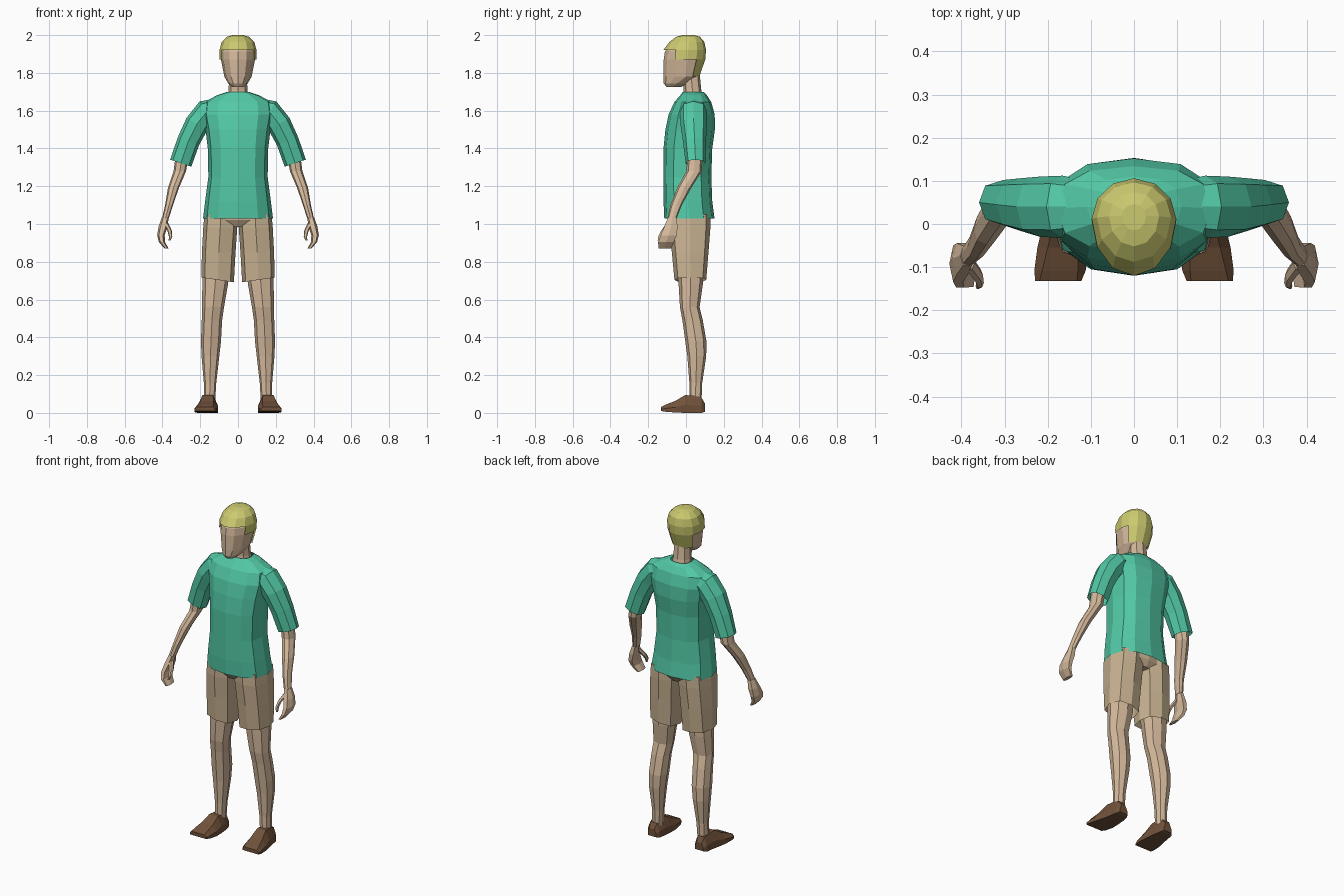
import bpy, bmesh, math


def material(name, rgb):
    m = bpy.data.materials.new(name)
    m.diffuse_color = (*rgb, 1)
    return m


SKIN = material("skin_tan", (0.67, 0.49, 0.335))
SHORTS = material("shorts_khaki", (0.59, 0.455, 0.29))
SHIRT = material("shirt_green", (0.085, 0.58, 0.38))
HAIR = material("hair_blond", (0.60, 0.59, 0.16))
SHOE = material("shoe_brown", (0.165, 0.085, 0.043))


def skin_rings(name, rings, mat, caps=(True, True), mirror=False, keep=None):
    """Bridge equal-length point rings into a flat shaded surface."""
    bm = bmesh.new()
    loops = [[bm.verts.new(p) for p in ring] for ring in rings]
    n = len(loops[0])
    for a, b in zip(loops, loops[1:]):
        for i in range(n):
            j = (i + 1) % n
            bm.faces.new((a[i], a[j], b[j], b[i]))
    if caps[0]:
        bm.faces.new(loops[0])
    if caps[1]:
        bm.faces.new(loops[-1])
    bmesh.ops.recalc_face_normals(bm, faces=bm.faces)
    if keep:
        drop = [f for f in bm.faces if not keep(f.calc_center_median())]
        bmesh.ops.delete(bm, geom=drop, context='FACES')
    me = bpy.data.meshes.new(name)
    bm.to_mesh(me)
    bm.free()
    me.materials.append(mat)
    ob = bpy.data.objects.new(name, me)
    bpy.context.collection.objects.link(ob)
    if mirror:
        ob.modifiers.new("other_side", 'MIRROR')
    return ob


def oval(x, y, z, rx, ry, tilt=0, n=8, power=0.85, back=None):
    """Boxy oval ring; tilt raises its +x side, back is a separate rear radius."""
    t, pts = math.radians(tilt), []
    for i in range(n):
        a = 2 * math.pi * i / n
        c, s = math.cos(a), math.sin(a)
        u = math.copysign(abs(c) ** power, c) * rx
        v = math.copysign(abs(s) ** power, s) * (back if back and s > 0 else ry)
        pts.append((x + u * math.cos(t), y + v, z + u * math.sin(t)))
    return pts


def tube(name, specs, mat, n=8, power=0.85, **kw):
    return skin_rings(name, [oval(*s, n=n, power=power) for s in specs], mat, **kw)


# Shirt body, open at the hem and collar
tube("shirt_body", [
    (0, .018, 1.03, .185, .133), (0, .010, 1.12, .174, .129),
    (0, .007, 1.25, .157, .127), (0, .010, 1.40, .160, .129),
    (0, .022, 1.50, .172, .131), (0, .030, 1.58, .188, .122),
    (0, .036, 1.645, .180, .098), (0, .040, 1.682, .110, .070),
    (0, .038, 1.698, .062, .056)],
    SHIRT, n=12, power=0.8, caps=(False, False))

# Sleeves
tube("sleeve", [
    (.110, .040, 1.620, .045, .060, 80), (.165, .040, 1.595, .066, .072, 55),
    (.217, .040, 1.530, .064, .070, 30), (.263, .045, 1.437, .060, .061, 20),
    (.303, .050, 1.322, .059, .052, 18)],
    SHIRT, caps=(True, False), mirror=True)

# Forearms, from inside the sleeve to the wrist
tube("forearm", [
    (.290, .050, 1.40, .036, .040), (.308, .043, 1.28, .033, .041),
    (.342, -.010, 1.19, .029, .037), (.365, -.052, 1.10, .021, .030),
    (.384, -.074, 1.03, .018, .024)],
    SKIN, mirror=True)

# Hands: curled mitten and thumb
tube("hand", [
    (.385, -.073, 1.035, .018, .025), (.397, -.080, .985, .024, .040),
    (.408, -.092, .940, .020, .048), (.403, -.106, .905, .016, .047),
    (.378, -.112, .870, .011, .038)],
    SKIN, n=6, mirror=True)
tube("thumb", [
    (.383, -.090, 1.005, .014, .016), (.362, -.118, .965, .012, .015),
    (.357, -.136, .935, .009, .012), (.362, -.144, .912, .005, .007)],
    SKIN, n=6, mirror=True)

# Shorts: hidden waist plus two open legs
tube("shorts_waist", [
    (0, .020, .985, .120, .085), (0, .020, 1.02, .172, .108),
    (0, .020, 1.07, .165, .110)], SHORTS, n=12)
tube("shorts_leg", [
    (.090, .020, 1.05, .088, .110), (.094, .020, .98, .090, .109),
    (.102, .022, .85, .089, .097), (.108, .023, .704, .087, .084, 8)],
    SHORTS, power=0.7, caps=(True, False), mirror=True)

# Legs, from thigh to ankle
tube("leg", [
    (.115, .025, .78, .072, .068), (.121, .025, .68, .068, .064),
    (.132, .020, .56, .058, .052), (.138, .035, .49, .054, .054),
    (.143, .052, .38, .053, .056), (.146, .057, .30, .047, .050),
    (.148, .052, .16, .033, .034), (.151, .050, .06, .030, .032)],
    SKIN, mirror=True)

# Shoes: (y, inner x, outer x, bottom, top, top inset) from heel to toe
shoe = []
for y, x0, x1, z0, z1, inset in [
        (.100, .130, .185, .006, .050, .012), (.082, .120, .197, 0, .082, .016),
        (.040, .112, .203, 0, .092, .018), (-.005, .108, .212, 0, .094, .024),
        (-.055, .105, .224, .002, .064, .024), (-.108, .112, .231, .006, .044, .018),
        (-.132, .122, .229, .010, .032, .010)]:
    zm = z0 + (z1 - z0) * 0.45
    shoe.append([(x0, y, z0), (x1, y, z0), (x1, y, zm), (x1 - inset, y, z1),
                 (x0 + inset, y, z1), (x0, y, zm)])
skin_rings("shoe", shoe, SHOE, mirror=True)

# Neck
tube("neck", [
    (0, .038, 1.66, .058, .054), (0, .034, 1.71, .050, .047),
    (0, .026, 1.80, .046, .046)], SKIN)

# Head rings: (z, half width, centre y, front radius, back radius)
HEAD = [(1.726, .030, -.070, .034, .045), (1.745, .052, -.045, .073, .065),
        (1.780, .072, .000, .120, .062), (1.870, .090, .008, .126, .086),
        (1.912, .090, .012, .124, .086), (1.955, .078, .015, .095, .074),
        (1.982, .050, .018, .062, .048), (1.991, .020, .018, .025, .020)]


def head_rings(grow, lift):
    return [oval(0, c, z + (lift if z > 1.9 else 0), rx + grow, f + grow,
                 n=12, power=1, back=b + grow) for z, rx, c, f, b in HEAD]


skin_rings("head", head_rings(0, 0), SKIN)


# Hair cap: crown, sideburn and nape kept by height and depth
def is_hair(p):
    return p.z > 1.913 or (p.y > -.045 and p.z > 1.872) or (p.y > .05 and p.z > 1.785)


skin_rings("hair", head_rings(.008, .009), HAIR, keep=is_hair)
